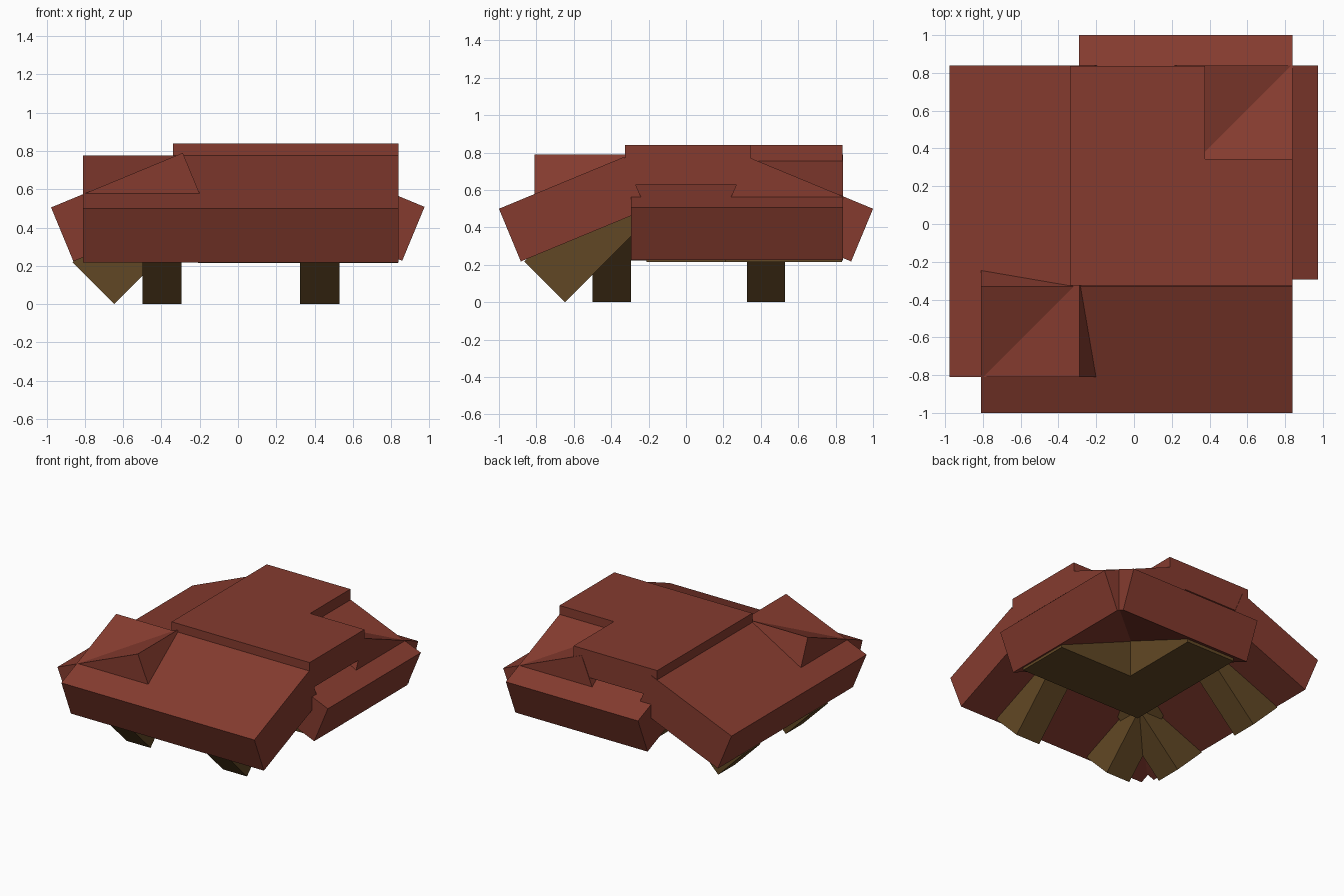
import bpy, bmesh, math
from mathutils import Vector

if "Cube" in bpy.data.objects:
    bpy.data.objects.remove(bpy.data.objects["Cube"])


def material(name, color):
    m = bpy.data.materials.new(name)
    m.diffuse_color = (*color, 1)
    m.use_nodes = True
    m.node_tree.nodes["Principled BSDF"].inputs["Base Color"].default_value = m.diffuse_color
    return m


RED = material("red_clay", (0.235, 0.044, 0.028))
WOOD = material("olive_wood", (0.121, 0.064, 0.018))


def prism(name, points, direction, mat):
    """Extrude a flat outline along a direction."""
    bm = bmesh.new()
    face = bm.faces.new([bm.verts.new(p) for p in points])
    ext = bmesh.ops.extrude_face_region(bm, geom=[face])
    verts = [v for v in ext["geom"] if isinstance(v, bmesh.types.BMVert)]
    bmesh.ops.translate(bm, verts=verts, vec=direction)
    bmesh.ops.recalc_face_normals(bm, faces=bm.faces)
    mesh = bpy.data.meshes.new(name)
    bm.to_mesh(mesh)
    bm.free()
    mesh.materials.append(mat)
    obj = bpy.data.objects.new(name, mesh)
    bpy.context.collection.objects.link(obj)
    return obj


def leaning_box(name, axis, sign, start, length, depth, angle, lo, hi, mat):
    """Box rising inwards from its outer top edge; spans lo..hi on the other axis."""
    a = math.radians(angle)
    along = Vector((-sign * math.cos(a), math.sin(a)))
    down = Vector((-sign * math.sin(a), -math.cos(a)))
    p = Vector(start)
    outline = [p, p + along * length, p + along * length + down * depth, p + down * depth]
    if axis == "x":
        pts = [(q.x, lo, q.y) for q in outline]
        return prism(name, pts, (0, hi - lo, 0), mat)
    pts = [(lo, q.x, q.y) for q in outline]
    return prism(name, pts, (hi - lo, 0, 0), mat)


def l_shape(name, x0, y0, nx, ny, x1, y1, z0, z1, mat):
    """L-shaped plate with its notch at the back right corner."""
    pts = [(x0, y0, z0), (x1, y0, z0), (x1, ny, z0),
           (nx, ny, z0), (nx, y1, z0), (x0, y1, z0)]
    return prism(name, pts, (0, 0, z1 - z0), mat)


# Sloping roof slabs on the four sides
for name, axis, sign, start, length, lo, hi in (
        ("front_slab", "y", -1, (-1.0, 0.50), 0.725, -0.81, 0.84),
        ("left_slab", "x", -1, (-0.977, 0.505), 0.745, -0.81, 0.84),
        ("right_slab", "x", 1, (0.975, 0.508), 0.725, -0.295, 0.84),
        ("back_slab", "y", 1, (1.0, 0.50), 0.725, -0.29, 0.84)):
    leaning_box(name, axis, sign, start, length, 0.305, 22.5, lo, hi, RED)

# Flat ridge cap
l_shape("ridge_cap", -0.34, -0.325, 0.375, 0.345, 0.84, 0.837, 0.63, 0.84, RED)

# Wooden corner wall under the roof
l_shape("corner_wall", -0.21, -0.21, 0.21, 0.21, 0.837, 0.835, 0.215, 0.55, WOOD)

# Diagonal rafters below the front and left slabs
for i, (lo, hi) in enumerate(((-0.5, -0.295), (0.325, 0.53))):
    for side, axis in (("front", "y"), ("left", "x")):
        leaning_box(f"{side}_rafter_{i + 1}", axis, -1, (-0.865, 0.218),
                    0.66, 0.308, 45, lo, hi, WOOD)
